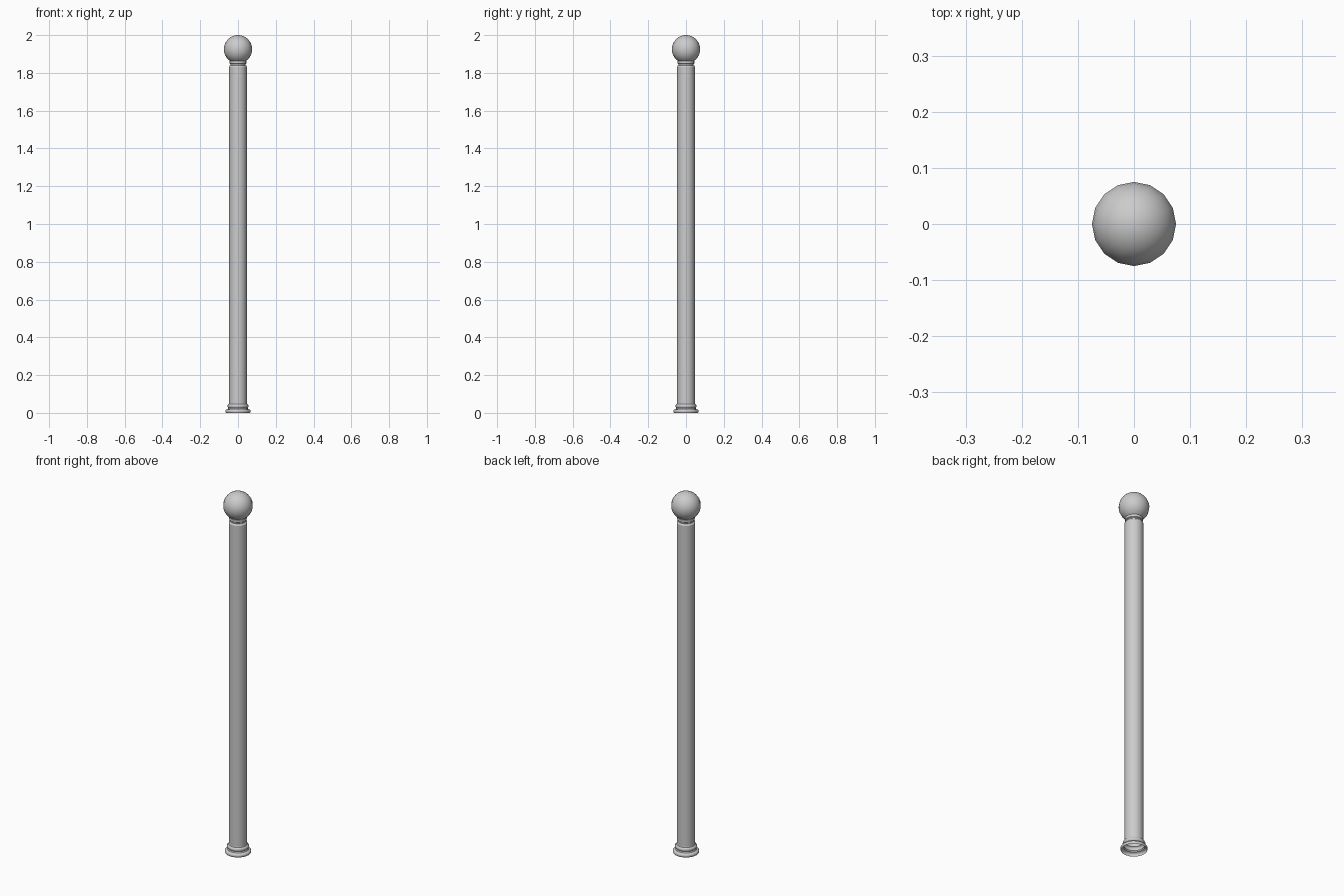
import bpy, math

if "Cube" in bpy.data.objects:
    bpy.data.objects.remove(bpy.data.objects["Cube"])

SIDES = 16


def lathe(name, profile):
    """Revolve (radius, z) points around the z axis; a zero radius makes a pole."""
    verts, faces, rings = [], [], []
    for r, z in profile:
        start = len(verts)
        n = 1 if r == 0 else SIDES
        for i in range(n):
            a = 2 * math.pi * i / SIDES
            verts.append((r * math.cos(a), r * math.sin(a), z))
        rings.append([start + (i % n) for i in range(SIDES)])
    for lo, hi in zip(rings, rings[1:]):
        for i in range(SIDES):
            j = (i + 1) % SIDES
            quad = [lo[i], lo[j], hi[j], hi[i]]
            faces.append(list(dict.fromkeys(quad)))
    mesh = bpy.data.meshes.new(name)
    mesh.from_pydata(verts, [], faces)
    obj = bpy.data.objects.new(name, mesh)
    bpy.context.collection.objects.link(obj)
    bpy.ops.object.select_all(action='DESELECT')
    obj.select_set(True)
    bpy.context.view_layer.objects.active = obj
    bpy.ops.object.shade_smooth_by_angle(angle=math.radians(40))
    return obj


# Stepped foot, open underneath
lathe("base_moulding", [
    (0.064, 0.0), (0.067, 0.006), (0.067, 0.012), (0.063, 0.017),
    (0.054, 0.020), (0.051, 0.026), (0.055, 0.031), (0.056, 0.038),
    (0.053, 0.044), (0.048, 0.047), (0.047, 0.052)])

# Straight pole
lathe("shaft", [(0.047, 0.052), (0.047, 1.832)])

# Collar with a groove and a ring
lathe("neck_collar", [
    (0.047, 1.832), (0.044, 1.838), (0.040, 1.840), (0.040, 1.846),
    (0.044, 1.849), (0.045, 1.856), (0.044, 1.862), (0.039, 1.865),
    (0.039, 1.870)])

# Ball finial, starting where it meets the collar
R, CZ, STEPS = 0.075, 1.925, 12
first = -math.acos(0.039 / R)
ball = []
for k in range(STEPS):
    t = first + (math.pi / 2 - first) * k / STEPS
    ball.append((R * math.cos(t), CZ + R * math.sin(t)))
ball.append((0, CZ + R))
lathe("ball_finial", ball)
